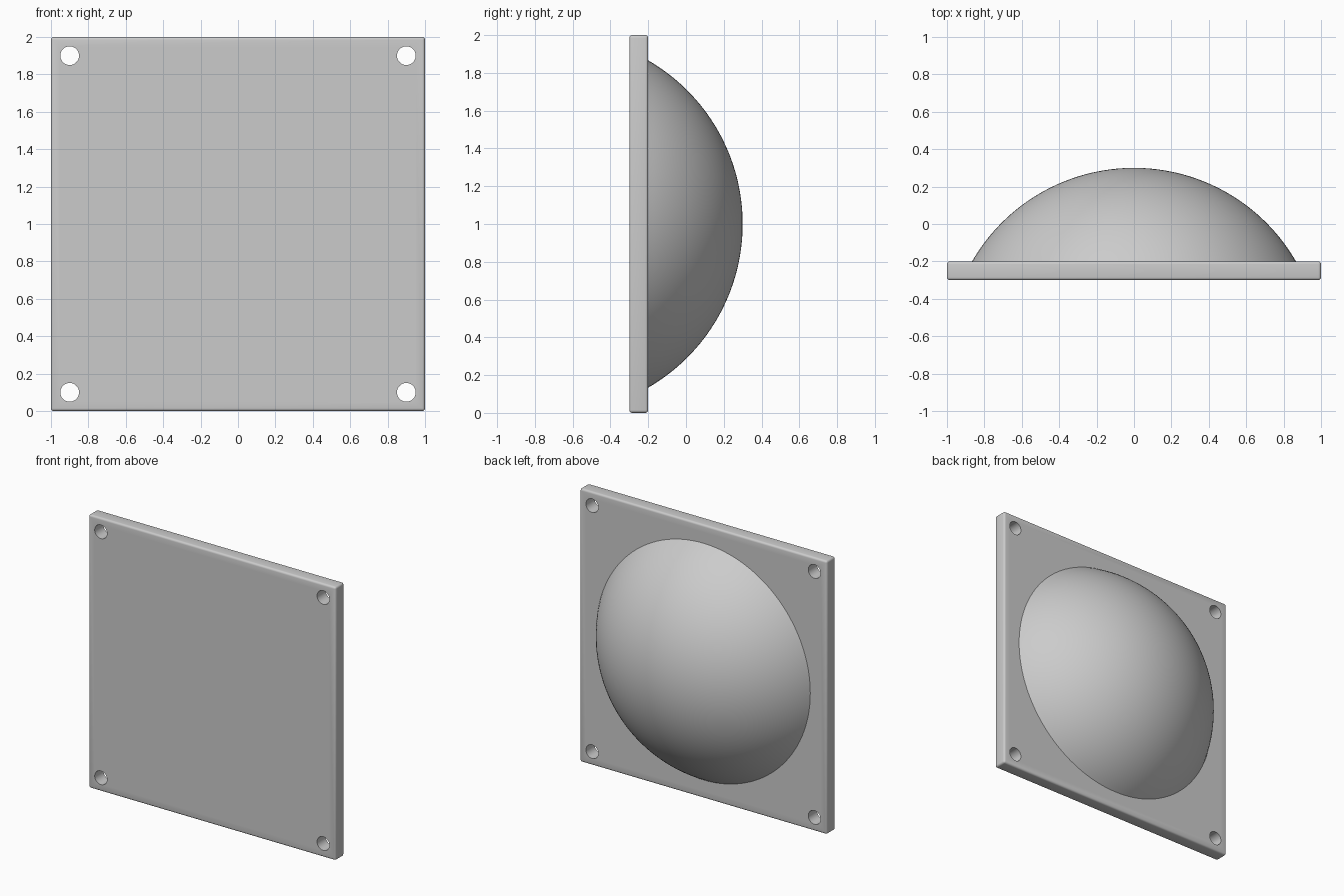
import bpy, bmesh
from math import sin, cos, pi, radians
from mathutils import Matrix, Vector

cube = bpy.data.objects.get("Cube")
if cube:
    bpy.data.objects.remove(cube, do_unlink=True)

PLATE_BACK, PLATE_FRONT = -0.2, -0.3
HOLE_RADIUS, HOLE_OFFSET = 0.05, 0.9
DOME_RADIUS, DOME_ANGLE = 1.0, radians(60)

grey = bpy.data.materials.new("light_grey")
grey.use_nodes = True
colour = (0.6, 0.6, 0.6, 1)
grey.diffuse_color = colour
grey.node_tree.nodes["Principled BSDF"].inputs["Base Color"].default_value = colour


def add_object(name, bm):
    bmesh.ops.recalc_face_normals(bm, faces=bm.faces)
    mesh = bpy.data.meshes.new(name)
    bm.to_mesh(mesh)
    bm.free()
    obj = bpy.data.objects.new(name, mesh)
    bpy.context.collection.objects.link(obj)
    mesh.materials.append(grey)
    return obj


def activate(obj):
    bpy.ops.object.select_all(action='DESELECT')
    obj.select_set(True)
    bpy.context.view_layer.objects.active = obj


# Square mounting plate
bm = bmesh.new()
middle = (PLATE_BACK + PLATE_FRONT) / 2
bmesh.ops.create_cube(bm, size=1, matrix=Matrix.Translation((0, middle, 1))
                      @ Matrix.Diagonal((2, PLATE_BACK - PLATE_FRONT, 2, 1)))
plate = add_object("mounting_plate", bm)

# Cutter for the four corner screw holes
bm = bmesh.new()
for sx in (-1, 1):
    for sz in (-1, 1):
        place = Matrix.Translation((sx * HOLE_OFFSET, middle, 1 + sz * HOLE_OFFSET))
        bmesh.ops.create_cone(bm, cap_ends=True, segments=48, radius1=HOLE_RADIUS,
                              radius2=HOLE_RADIUS, depth=0.4,
                              matrix=place @ Matrix.Rotation(pi / 2, 4, 'X'))
cutter = add_object("hole_cutter", bm)
cutter.hide_render = True

# Round the plate rim, then drill the holes
bevel = plate.modifiers.new("rounded_rim", 'BEVEL')
bevel.width = 0.015
bevel.segments = 4
drill = plate.modifiers.new("screw_holes", 'BOOLEAN')
drill.operation = 'DIFFERENCE'
drill.solver = 'EXACT'
drill.object = cutter
activate(plate)
for modifier in ("rounded_rim", "screw_holes"):
    bpy.ops.object.modifier_apply(modifier=modifier)
bpy.data.objects.remove(cutter, do_unlink=True)
bpy.ops.object.shade_smooth_by_angle(angle=radians(30))

# Shallow spherical dome on the back, spun from an arc
bm = bmesh.new()
steps = 32
centre = Vector((0, PLATE_BACK - DOME_RADIUS * cos(DOME_ANGLE), 1))
arc = []
for i in range(steps + 1):
    a = DOME_ANGLE * i / steps
    arc.append(bm.verts.new(centre + DOME_RADIUS * Vector((sin(a), cos(a), 0))))
edges = [bm.edges.new(pair) for pair in zip(arc, arc[1:])]
bmesh.ops.spin(bm, geom=arc + edges, cent=centre, axis=(0, 1, 0),
               angle=2 * pi, steps=128, use_merge=True)
bmesh.ops.remove_doubles(bm, verts=bm.verts, dist=0.0001)
# Close the dome's base against the plate
rim = [e for e in bm.edges if e.is_boundary]
bmesh.ops.holes_fill(bm, edges=rim, sides=0)
dome = add_object("dome", bm)
activate(dome)
bpy.ops.object.shade_smooth_by_angle(angle=radians(30))
